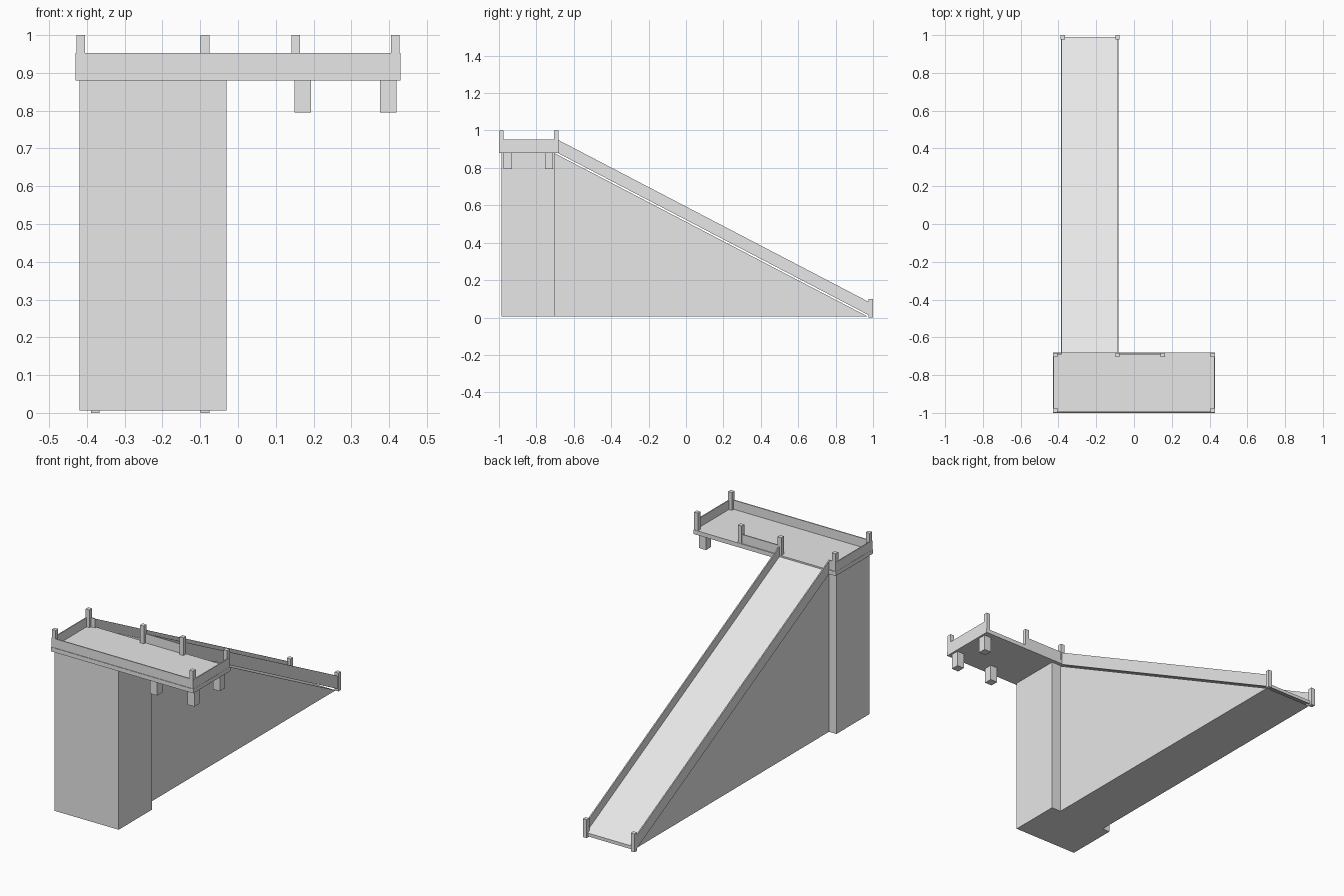
import bpy

default = bpy.data.objects.get("Cube")
if default:
    bpy.data.objects.remove(default, do_unlink=True)

grey = bpy.data.materials.new("plain_grey")
grey.use_nodes = True
colour = (0.8, 0.8, 0.8, 1)
grey.diffuse_color = colour
grey.node_tree.nodes["Principled BSDF"].inputs["Base Color"].default_value = colour


def extrude_x(name, profile, x0, x1):
    """Solid made by sweeping a (y, z) profile from x0 to x1."""
    n = len(profile)
    verts = [(x, y, z) for x in (x0, x1) for y, z in profile]
    faces = [tuple(reversed(range(n))), tuple(range(n, 2 * n))]
    faces += [(i, (i + 1) % n, (i + 1) % n + n, i + n) for i in range(n)]
    mesh = bpy.data.meshes.new(name)
    mesh.from_pydata(verts, [], faces)
    mesh.materials.append(grey)
    obj = bpy.data.objects.new(name, mesh)
    bpy.context.collection.objects.link(obj)
    return obj


def box(name, x0, x1, y0, y1, z0, z1):
    return extrude_x(name, [(y0, z0), (y1, z0), (y1, z1), (y0, z1)], x0, x1)


def sloped(name, x0, x1, low, high):
    """Strip following the ramp, between two heights above its underside."""
    top, foot = (RAMP_TOP, 0.882), (RAMP_END, 0.006)
    return extrude_x(name, [(top[0], top[1] + low), (foot[0], foot[1] + low),
                            (foot[0], foot[1] + high), (top[0], top[1] + high)], x0, x1)


HALF = 0.43
FRONT, BACK = -1.0, -0.68
DECK_LOW, DECK_TOP, RAIL_TOP = 0.88, 0.903, 0.953
POST, RAIL = 0.023, 0.006
RAMP_TOP, RAMP_END = -0.69, 0.99
RAMP_L, RAMP_R = -0.083, -0.387

# Platform deck
box("platform_deck", -HALF, HALF, FRONT, BACK, DECK_LOW, DECK_TOP)

# Platform rails, leaving openings at the ramp and at the back left
box("front_rail", -HALF, HALF, FRONT + 0.003, FRONT + 0.003 + RAIL, DECK_TOP, RAIL_TOP)
for side, x in (("right", -HALF + 0.001), ("left", HALF - 0.001 - RAIL)):
    box(side + "_rail", x, x + RAIL, FRONT + 0.003, BACK - 0.003, DECK_TOP, RAIL_TOP)
box("back_rail", RAMP_L - 0.005, 0.15, BACK - 0.011, BACK - 0.005, DECK_TOP, RAIL_TOP)
box("back_rail_stub", -HALF + 0.003, RAMP_R, BACK - 0.011, BACK - 0.005, DECK_TOP, RAIL_TOP)

# Platform posts
posts = [(-0.428, FRONT + 0.002), (0.405, FRONT + 0.002)]
posts += [(x, BACK - 0.002 - POST) for x in (-0.428, -0.099, 0.141, 0.405)]
for i, (x, y) in enumerate(posts):
    box(f"platform_post_{i}", x, x + POST, y, y + POST, DECK_TOP, 1.0)

# Short legs under the free end
for i, (x, y) in enumerate([(0.15, -0.975), (0.376, -0.975), (0.376, -0.755)]):
    box(f"short_leg_{i}", x, x + 0.043, y, y + 0.045, 0.795, DECK_LOW)

# Support block and the wedge below the ramp
box("support_block", -0.42, -0.031, -0.987, -0.70, 0.006, DECK_LOW)
extrude_x("ramp_support", [(-0.70, 0.006), (0.97, 0.006), (-0.70, 0.877)], -0.375, -0.088)

# Ramp with side rails and end posts
sloped("ramp_deck", RAMP_R, RAMP_L, 0, 0.018)
for side, x in (("right", RAMP_R), ("left", RAMP_L - RAIL)):
    sloped(side + "_ramp_rail", x, x + RAIL, 0.0, 0.071)
for side, x in (("right", -0.389), ("left", -0.099)):
    box(side + "_ramp_post", x, x + POST, 1.0 - POST, 1.0, 0.0, 0.1)
